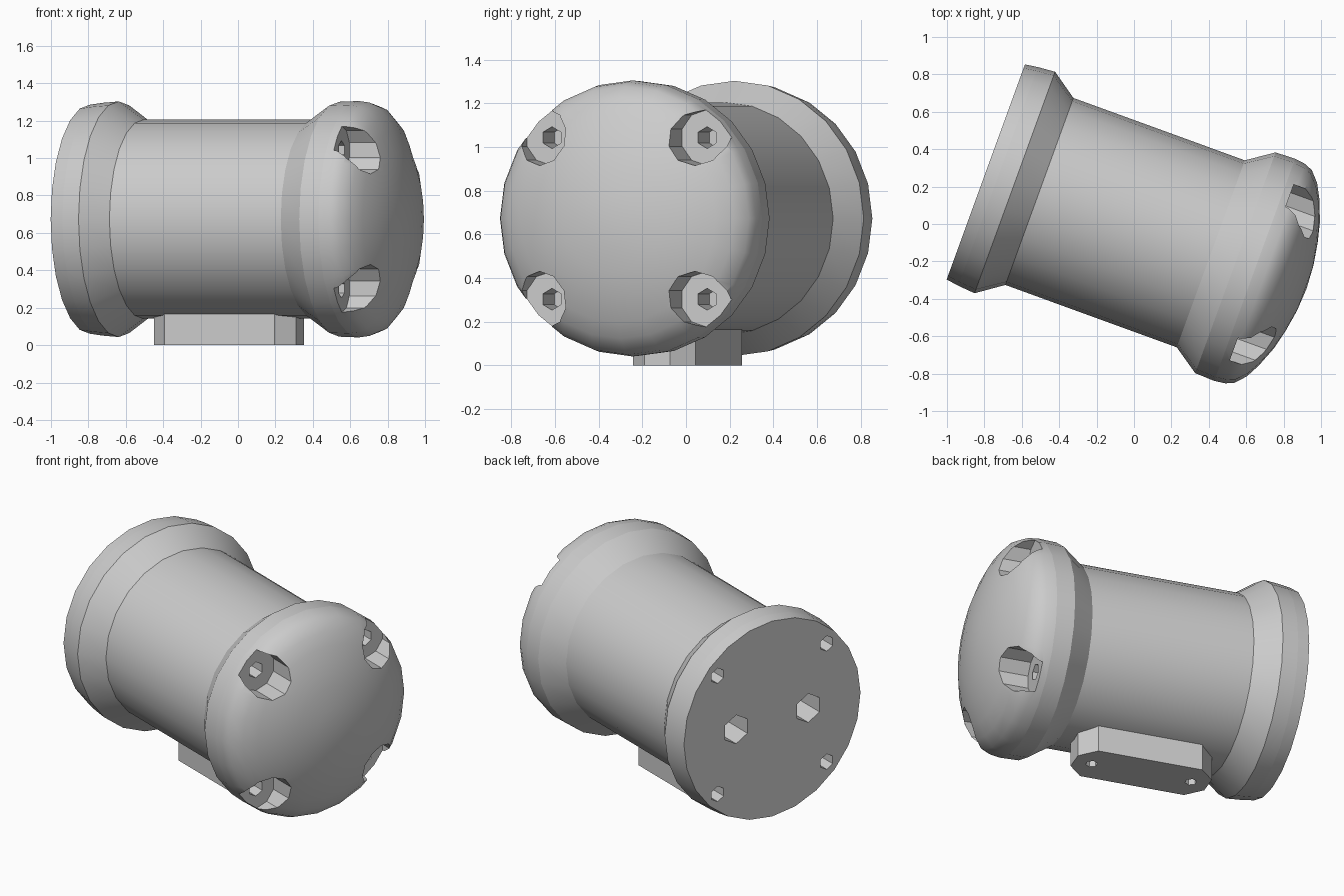
import bpy, bmesh
from math import radians, sin, cos, pi
from mathutils import Matrix, Vector

if "Cube" in bpy.data.objects:
    bpy.data.objects.remove(bpy.data.objects["Cube"])

# Local frame: x runs along the drum axis, turned 20 degrees in plan
AXIS_Z = 0.673
FRAME = Matrix.Translation((-0.003, -0.009, AXIS_Z)) @ Matrix.Rotation(radians(-20), 4, 'Z')


def add_object(name, bm):
    bmesh.ops.recalc_face_normals(bm, faces=bm.faces)
    mesh = bpy.data.meshes.new(name)
    bm.to_mesh(mesh)
    bm.free()
    ob = bpy.data.objects.new(name, mesh)
    bpy.context.collection.objects.link(ob)
    ob.matrix_world = FRAME
    return ob


def lathe(name, profile, sides=24):
    """Closed solid of revolution about local x; profile is (x, radius)."""
    bm = bmesh.new()
    rings = []
    for x, r in profile:
        if r == 0:
            rings.append([bm.verts.new((x, 0, 0))] * sides)
        else:
            rings.append([bm.verts.new((x, r * cos(2 * pi * i / sides), r * sin(2 * pi * i / sides)))
                          for i in range(sides)])
    for a, b in zip(rings, rings[1:]):
        for i in range(sides):
            j = (i + 1) % sides
            bm.faces.new(list(dict.fromkeys((a[i], a[j], b[j], b[i]))))
    for ring, (x, r) in ((rings[0], profile[0]), (rings[-1], profile[-1])):
        if r:
            bm.faces.new(ring)
    return add_object(name, bm)


def rod(start, end, radius, sides):
    """Cutter cylinder between two local points."""
    start, end = Vector(start), Vector(end)
    d = end - start
    bm = bmesh.new()
    turn = Matrix.Translation((start + end) / 2) @ d.to_track_quat('Z', 'Y').to_matrix().to_4x4()
    bmesh.ops.create_cone(bm, cap_ends=True, segments=sides, radius1=radius, radius2=radius,
                          depth=d.length, matrix=turn)
    ob = add_object("cutter", bm)
    ob.hide_render = True
    return ob


def activate(ob):
    bpy.ops.object.select_all(action='DESELECT')
    ob.select_set(True)
    bpy.context.view_layer.objects.active = ob


def cut(ob, cutters):
    activate(ob)
    for c in cutters:
        mod = ob.modifiers.new("hole", 'BOOLEAN')
        mod.operation, mod.solver, mod.object = 'DIFFERENCE', 'EXACT', c
        bpy.ops.object.modifier_apply(modifier=mod.name)


# Drum body with a flared flange at each end
body = lathe("drum_body", [(-0.77, 0.622), (-0.675, 0.63), (-0.535, 0.532),
                           (0.44, 0.532), (0.58, 0.628), (0.69, 0.632)])

# Flat end plate
plate = lathe("flat_end_plate", [(-0.84, 0.612), (-0.77, 0.622)])

# Domed end cap
dome = lathe("domed_end_cap", [(0.69, 0.632), (0.75, 0.624), (0.795, 0.605), (0.845, 0.55),
                               (0.885, 0.475), (0.93, 0.36), (0.957, 0.25), (0.977, 0.13),
                               (0.985, 0)])

# Mounting foot: elongated block with chamfered corners
a, b, c, mid = 0.404, 0.152, 0.09, -0.047
outline = [(a, b - c), (a - c, b), (c - a, b), (-a, b - c),
           (-a, c - b), (c - a, -b), (a - c, -b), (a, c - b)]
bm = bmesh.new()
low = [bm.verts.new((mid + x, y, -AXIS_Z)) for x, y in outline]
high = [bm.verts.new((mid + x, y, 0.19 - AXIS_Z)) for x, y in outline]
bm.faces.new(low)
bm.faces.new(high)
for i in range(8):
    j = (i + 1) % 8
    bm.faces.new((low[i], low[j], high[j], high[i]))
foot = add_object("mounting_foot", bm)

# Screw pockets and holes at the four corners of each end
corners = [(y, z) for y in (-0.378, 0.378) for z in (-0.37, 0.37)]
pockets = [rod((0.73, y, z), (1.2, y, z), 0.128, 10) for y, z in corners]
front_holes = [rod((0.58, y, z), (0.8, y, z), 0.05, 6) for y, z in corners]
back_holes = [rod((-0.9, y, z), (-0.66, y, z), 0.048, 6) for y, z in corners]
# Two larger holes across the middle of the flat plate
port_holes = [rod((-0.9, y, 0), (-0.55, y, 0), 0.09, 6) for y in (-0.25, 0.25)]
# Two screw holes under the foot
foot_holes = [rod((mid + x, 0, -AXIS_Z - 0.1), (mid + x, 0, -AXIS_Z + 0.12), 0.035, 6)
              for x in (-0.3, 0.3)]

cut(dome, pockets + front_holes)
cut(body, front_holes + back_holes + port_holes)
cut(plate, back_holes + port_holes)
cut(foot, foot_holes)

for cutter in pockets + front_holes + back_holes + port_holes + foot_holes:
    bpy.data.objects.remove(cutter, do_unlink=True)

for ob in (body, plate, dome):
    activate(ob)
    bpy.ops.object.shade_smooth_by_angle(angle=radians(32))
